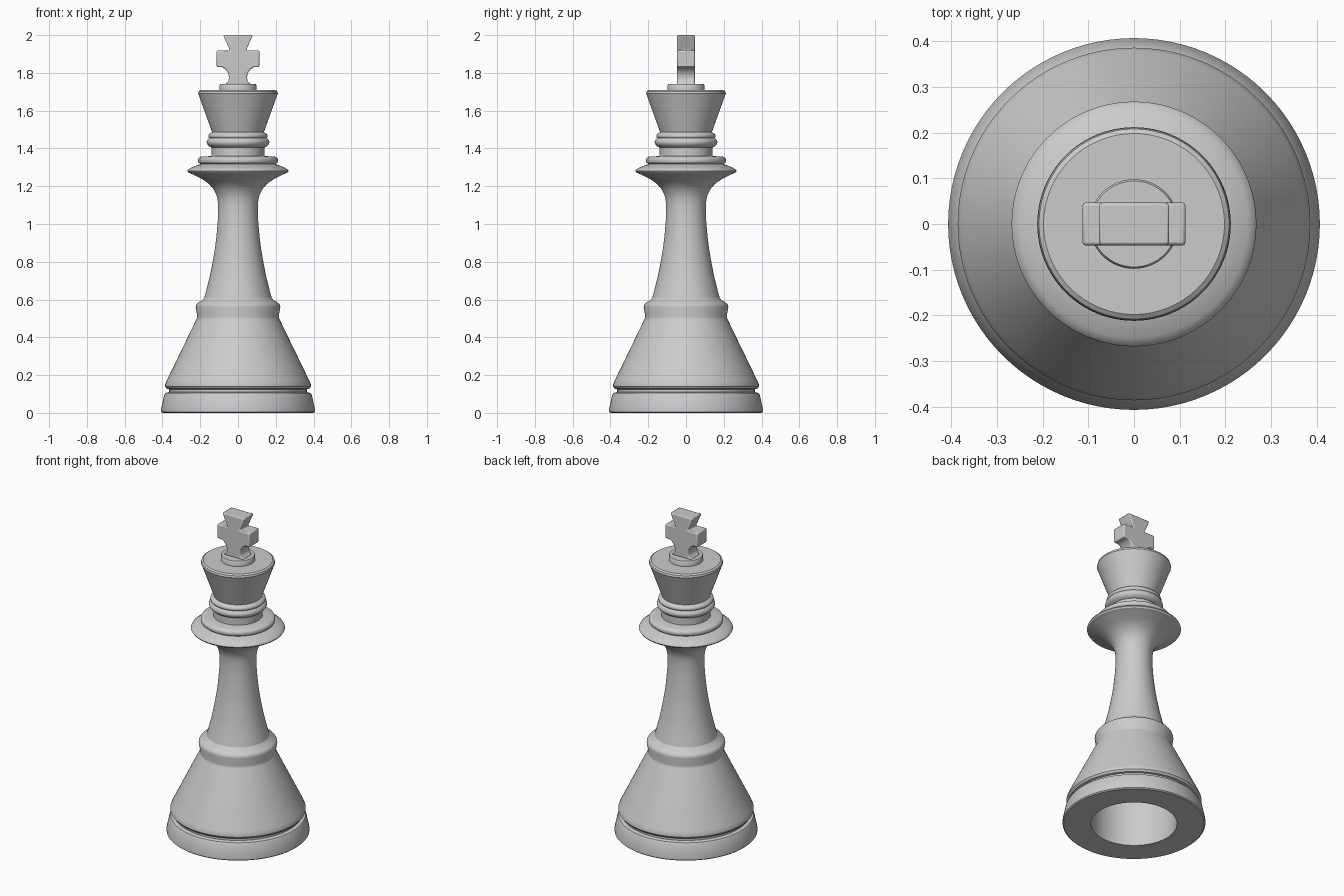
import bpy
import bmesh
from math import cos, sin, pi, radians

SEGMENTS = 96

if "Cube" in bpy.data.objects:
    bpy.data.objects.remove(bpy.data.objects["Cube"], do_unlink=True)

# One plain grey for the whole piece
grey = bpy.data.materials.new("light grey")
grey.use_nodes = True
colour = (0.6, 0.6, 0.6, 1)
grey.diffuse_color = colour
grey.node_tree.nodes["Principled BSDF"].inputs["Base Color"].default_value = colour


def finish(name, bm):
    mesh = bpy.data.meshes.new(name)
    bm.to_mesh(mesh)
    bm.free()
    mesh.materials.append(grey)
    obj = bpy.data.objects.new(name, mesh)
    bpy.context.collection.objects.link(obj)
    bpy.ops.object.select_all(action="DESELECT")
    obj.select_set(True)
    bpy.context.view_layer.objects.active = obj
    bpy.ops.object.shade_smooth_by_angle(angle=radians(35))
    return obj


def lathe(name, profile):
    """Turn a list of (radius, height) points round the z axis."""
    bm = bmesh.new()
    rings = []
    for r, z in profile:
        if r == 0:
            rings.append([bm.verts.new((0, 0, z))] * SEGMENTS)
        else:
            angles = [2 * pi * k / SEGMENTS for k in range(SEGMENTS)]
            rings.append([bm.verts.new((r * cos(a), r * sin(a), z)) for a in angles])
    for low, high in zip(rings, rings[1:]):
        for k in range(SEGMENTS):
            n = (k + 1) % SEGMENTS
            corners = dict.fromkeys((low[k], low[n], high[n], high[k]))
            bm.faces.new(list(corners))
    return finish(name, bm)


def smooth(points, steps=5):
    """Catmull-Rom curve through the points."""
    padded = [points[0]] + points + [points[-1]]
    curve = []
    for a, b, c, d in zip(padded, padded[1:], padded[2:], padded[3:]):
        for s in range(steps):
            t = s / steps
            curve.append(tuple(
                q + t * (r - p) / 2 + t * t * (2 * p - 5 * q + 4 * r - s3) / 2
                + t ** 3 * (3 * q - p - 3 * r + s3) / 2
                for p, q, r, s3 in zip(a, b, c, d)))
    return curve + [points[-1]]


# Foot with the open bore underneath
lathe("foot", [(0, 0.36), (0.245, 0.36), (0.245, 0), (0.4, 0), (0.407, 0.006),
               (0.407, 0.02), (0.391, 0.095), (0.385, 0.105), (0.365, 0.11), (0.365, 0.125)])

# Conical base and its collar
lathe("base_cone", [(0.365, 0.125), (0.377, 0.128), (0.386, 0.14), (0.386, 0.15),
                    (0.378, 0.17), (0.218, 0.5)])
lathe("base_collar", [(0.218, 0.5), (0.216, 0.515), (0.224, 0.56), (0.222, 0.572),
                      (0.214, 0.582), (0.188, 0.597), (0.178, 0.61)])

# Slender shaft flaring into the wide disc
lathe("shaft", smooth([(0.178, 0.61), (0.148, 0.73), (0.121, 0.88), (0.107, 1.02),
                       (0.107, 1.12), (0.127, 1.18), (0.17, 1.225), (0.235, 1.26),
                       (0.262, 1.272)]))
lathe("wide_disc", [(0.262, 1.272), (0.268, 1.28), (0.265, 1.287), (0.25, 1.297),
                    (0.215, 1.312), (0.198, 1.317)])

# Rings and neck below the head
lathe("lower_ring", smooth([(0.198, 1.317), (0.209, 1.325), (0.212, 1.335),
                            (0.209, 1.348), (0.195, 1.356)], 3)
      + [(0.14, 1.36)])
lathe("neck", [(0.14, 1.36), (0.14, 1.405)])
lathe("upper_ring", [(0.14, 1.405)] + smooth([(0.148, 1.408), (0.16, 1.418), (0.166, 1.433),
                                              (0.16, 1.448), (0.152, 1.454)], 3))
lathe("head_ring", smooth([(0.152, 1.454), (0.157, 1.462), (0.156, 1.472),
                           (0.147, 1.481), (0.137, 1.486)], 3))

# Flared head, flat on top, with a small plinth
lathe("head", [(0.137, 1.486), (0.205, 1.675), (0.211, 1.69), (0.208, 1.702),
               (0.198, 1.709), (0, 1.709)])
lathe("plinth", [(0.098, 1.705), (0.098, 1.735), (0.094, 1.741), (0, 1.741)])

# Cross finial from a mirrored outline
half = [(0.07, 1.738), (0.052, 1.755), (0.047, 1.775), (0.052, 1.8), (0.068, 1.82),
        (0.085, 1.83), (0.113, 1.83), (0.113, 1.918), (0.042, 1.918), (0.079, 2.0)]
outline = half + [(-x, z) for x, z in reversed(half)]
bm = bmesh.new()
front = bm.faces.new([bm.verts.new((x, -0.047, z)) for x, z in outline])
back = bmesh.ops.extrude_face_region(bm, geom=[front])["geom"]
bmesh.ops.translate(bm, vec=(0, 0.094, 0),
                    verts=[v for v in back if isinstance(v, bmesh.types.BMVert)])
bmesh.ops.recalc_face_normals(bm, faces=bm.faces)
cross = finish("cross", bm)
bevel = cross.modifiers.new("soft_edges", "BEVEL")
bevel.width = 0.007
bevel.segments = 2
bevel.limit_method = "ANGLE"
bevel.angle_limit = radians(40)
